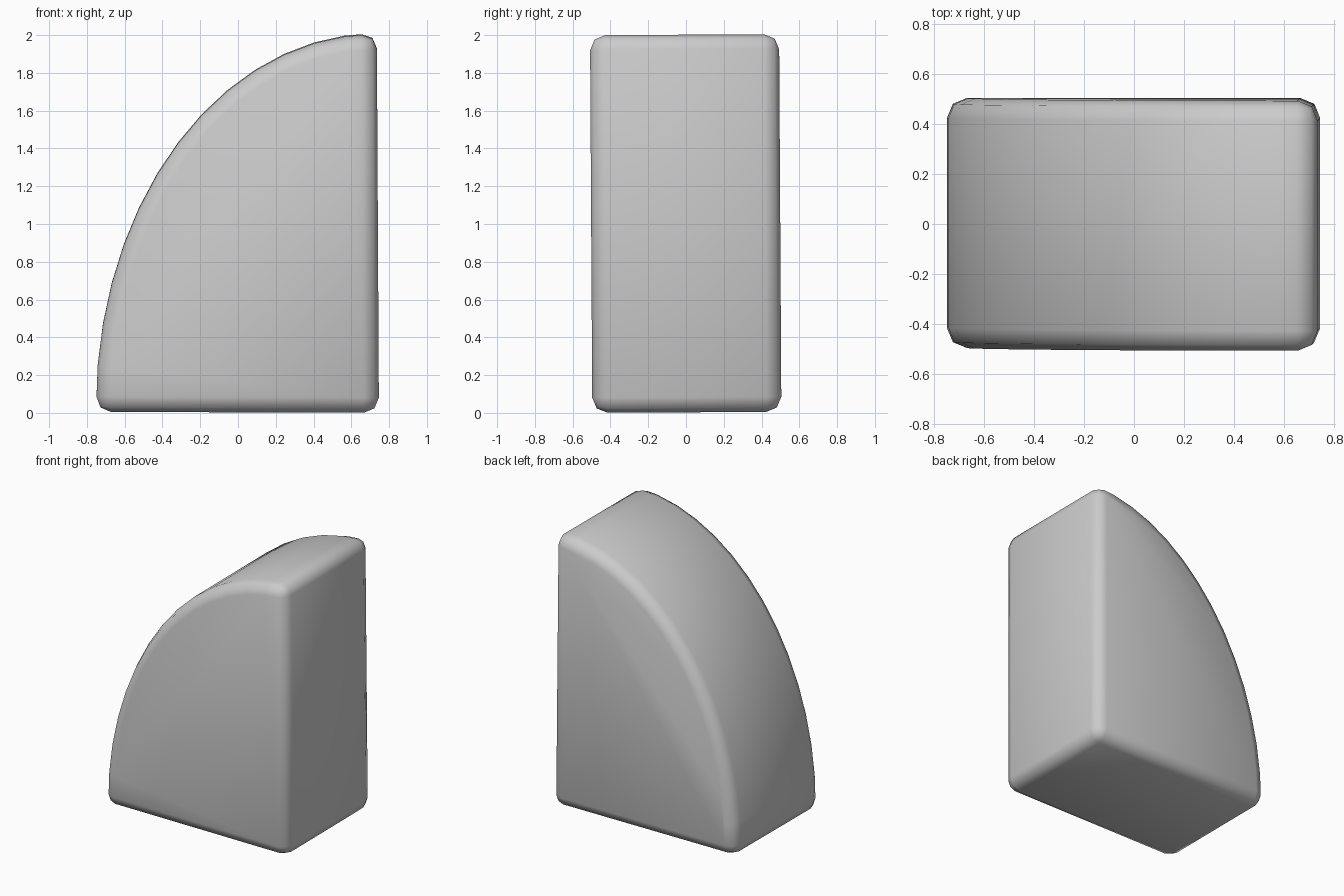
import bpy, math

if "Cube" in bpy.data.objects:
    bpy.data.objects.remove(bpy.data.objects["Cube"])

# Quarter-ellipse side profile (x, z): curved left edge, upright right edge
SEGMENTS = 14
profile = [(0.746, 0.005)]
for k in range(SEGMENTS, -1, -1):
    a = math.radians(90) * k / SEGMENTS
    z = 0.03 + 1.98 * math.sin(a) if k else 0.005
    profile.append((0.735 - 1.487 * math.cos(a), z))


# Slight hand-made lean of the block
def lean(x, y, z):
    return (x, y - 0.006 * z, z + 0.005 * y - 0.003 * x)


n = len(profile)
verts = [lean(x, y, z) for y in (-0.496, 0.505) for x, z in profile]
faces = [tuple(range(n - 1, -1, -1)), tuple(range(n, 2 * n))]
faces += [(i, (i + 1) % n, (i + 1) % n + n, i + n) for i in range(n)]

mesh = bpy.data.meshes.new("quarter_round_block")
mesh.from_pydata(verts, [], faces)
block = bpy.data.objects.new("quarter_round_block", mesh)
bpy.context.collection.objects.link(block)

# Consistent outward faces
import bmesh
bm = bmesh.new()
bm.from_mesh(mesh)
bmesh.ops.recalc_face_normals(bm, faces=bm.faces)
bm.to_mesh(mesh)
bm.free()

# Soft rounded edges
bevel = block.modifiers.new("rounded_edges", 'BEVEL')
bevel.width = 0.08
bevel.segments = 2
bevel.limit_method = 'ANGLE'
bevel.angle_limit = math.radians(30)
for p in mesh.polygons:
    p.use_smooth = True
